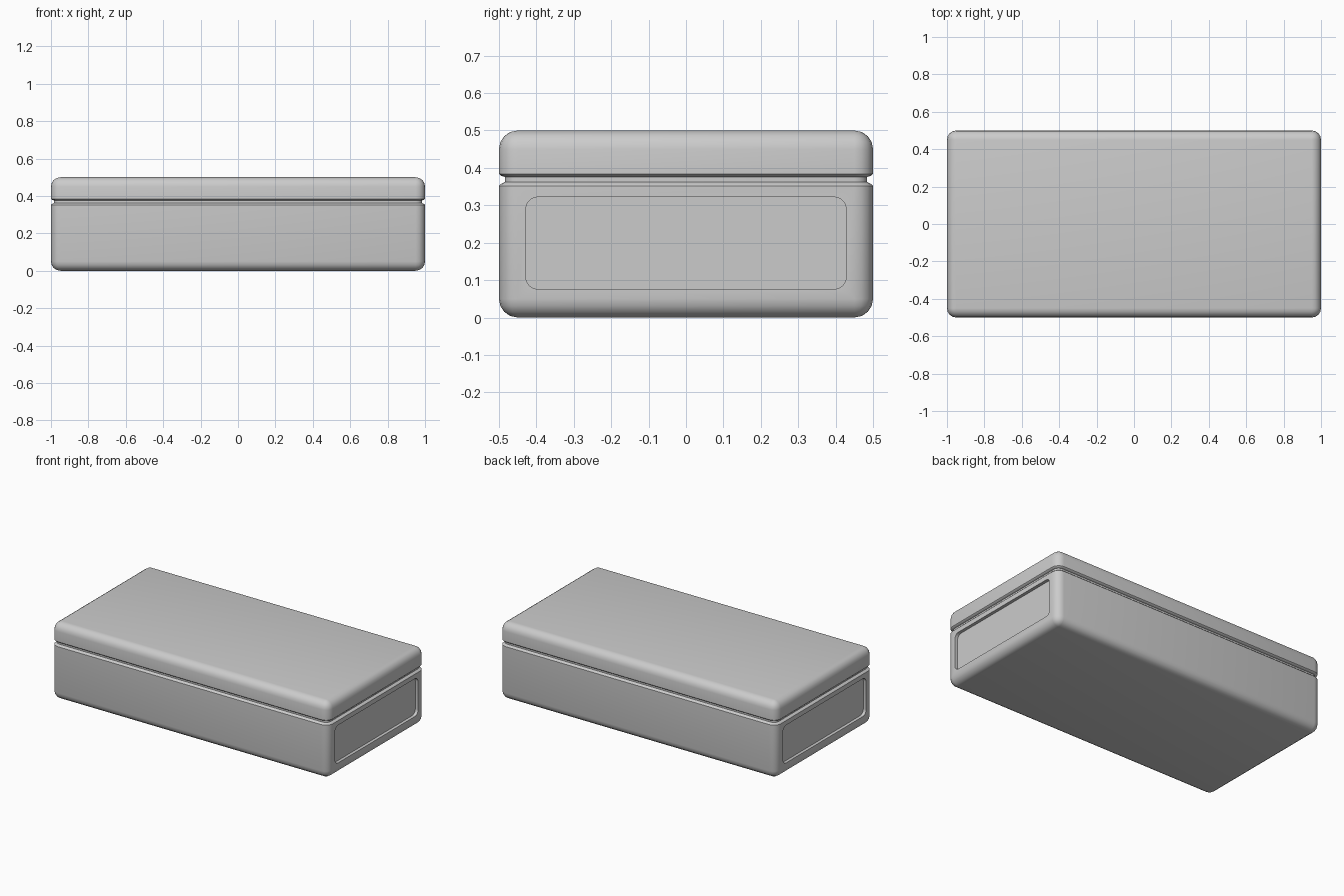
import bpy, bmesh, math
from mathutils import Vector

if "Cube" in bpy.data.objects:
    bpy.data.objects.remove(bpy.data.objects["Cube"])

R = 0.05    # rounding of the outer edges
SEG = 4     # segments per rounded corner


def rounded_rect(hx, hy, r, seg=SEG):
    """Outline points of a centred rectangle with rounded corners."""
    pts = []
    for k, (sx, sy) in enumerate(((1, 1), (-1, 1), (-1, -1), (1, -1))):
        for i in range(seg + 1):
            a = math.pi / 2 * (k + i / seg)
            pts.append((sx * (hx - r) + r * math.cos(a),
                        sy * (hy - r) + r * math.sin(a)))
    return pts


def loft(name, loops):
    """Closed solid skinned through matching loops of 3D points."""
    bm = bmesh.new()
    rings = [[bm.verts.new(p) for p in lp] for lp in loops]
    n = len(rings[0])
    for a, b in zip(rings, rings[1:]):
        for i in range(n):
            j = (i + 1) % n
            bm.faces.new((a[i], a[j], b[j], b[i]))
    bm.faces.new(rings[0][::-1])
    bm.faces.new(rings[-1])
    bmesh.ops.remove_doubles(bm, verts=bm.verts, dist=1e-5)
    bmesh.ops.recalc_face_normals(bm, faces=bm.faces)
    mesh = bpy.data.meshes.new(name)
    bm.to_mesh(mesh)
    bm.free()
    ob = bpy.data.objects.new(name, mesh)
    bpy.context.collection.objects.link(ob)
    return ob


def box_from_profile(name, profile):
    """Box whose side wall follows (inset, z) pairs."""
    return loft(name, [[Vector((x, y, z)) for x, y in
                        rounded_rect(1 - d, 0.5 - d, max(R - d, 0))]
                       for d, z in profile])


def smooth(ob):
    bpy.ops.object.select_all(action='DESELECT')
    ob.select_set(True)
    bpy.context.view_layer.objects.active = ob
    bpy.ops.object.shade_smooth_by_angle(angle=math.radians(35))


# quarter-round from the flat face (inset R) out to the wall (inset 0)
arc = [(R * (1 - math.sin(t)), R * (1 - math.cos(t)))
       for t in (math.pi / 2 * i / SEG for i in range(SEG + 1))]

# base with the narrow neck that forms the groove under the lid
base = box_from_profile("box_base", arc + [
    (0, 0.352), (0.005, 0.357), (0.016, 0.362), (0.016, 0.378)])

# lid
lid = box_from_profile("box_lid", [(0.016, 0.376), (0.005, 0.379), (0, 0.384)]
                       + [(d, 0.5 - h) for d, h in reversed(arc)])

# recessed panel on each end
DEPTH = 0.02
outline = rounded_rect(0.428, 0.123, 0.032, 6)
for side in (1, -1):
    cutter = loft("panel_cutter", [[Vector((side * x, u, 0.199 + v)) for u, v in outline]
                                   for x in (1 - DEPTH, 1.1)])
    mod = base.modifiers.new("panel", 'BOOLEAN')
    mod.operation = 'DIFFERENCE'
    mod.solver = 'EXACT'
    mod.object = cutter
    bpy.context.view_layer.objects.active = base
    bpy.ops.object.modifier_apply(modifier=mod.name)
    bpy.data.objects.remove(cutter)

smooth(base)
smooth(lid)
